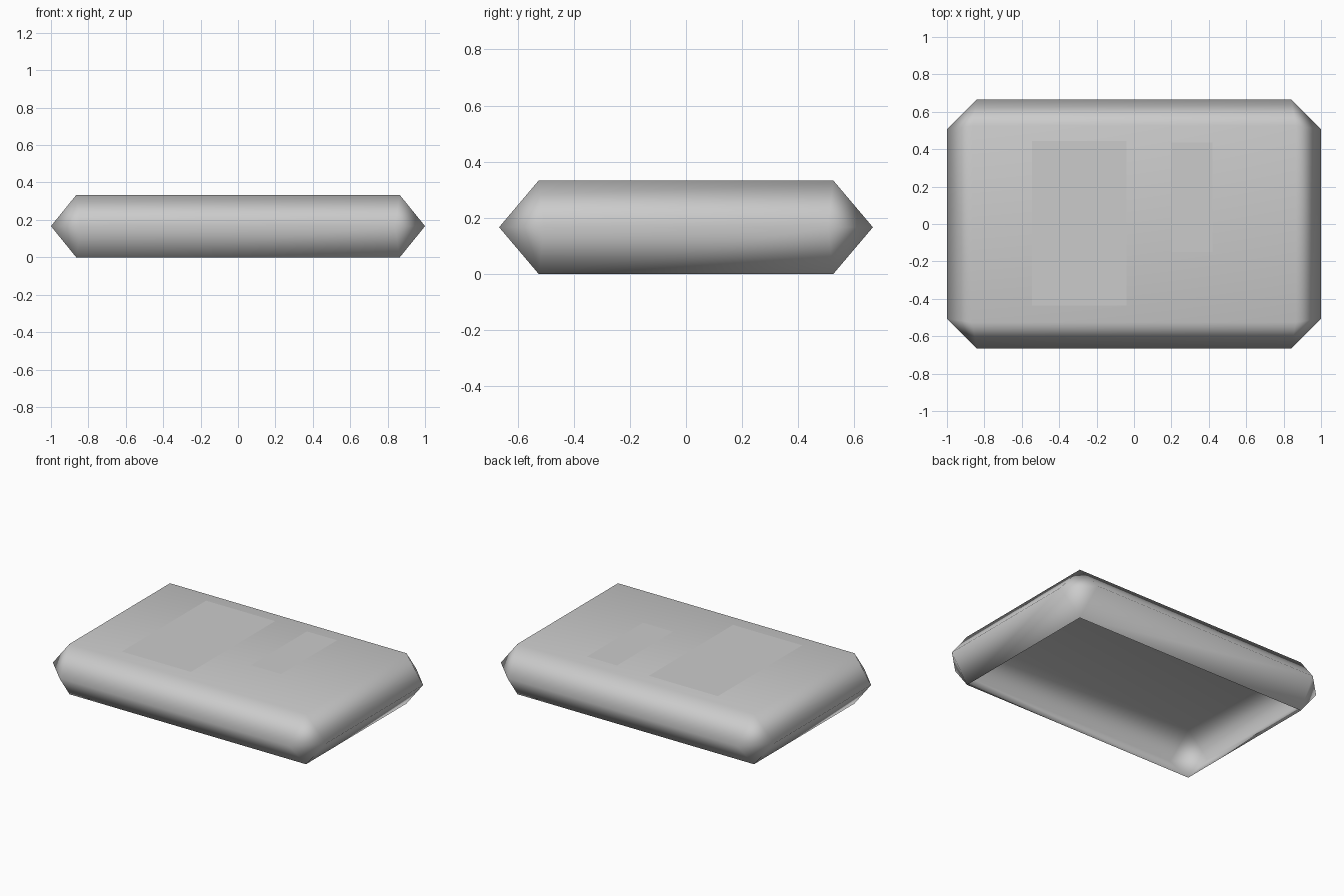
import bpy
import bmesh
import math

cube = bpy.data.objects.get("Cube")
if cube:
    bpy.data.objects.remove(cube, do_unlink=True)

HEIGHT = 0.333
RIM_X, RIM_Y = 0.865, 0.525      # rectangle at the top and at the open bottom
MID_X, MID_Y = 1.0, 0.666        # widest outline at half height
CUT = 0.16                       # corner cut of the widest outline
CORNERS = [(1, 1), (-1, 1), (-1, -1), (1, -1)]


def make_material(name, value):
    mat = bpy.data.materials.new(name)
    mat.use_nodes = True
    colour = (value, value, value, 1)
    mat.diffuse_color = colour
    mat.node_tree.nodes["Principled BSDF"].inputs["Base Color"].default_value = colour
    return mat


def finish(bm, name, mat):
    mesh = bpy.data.meshes.new(name)
    bm.to_mesh(mesh)
    bm.free()
    mesh.materials.append(mat)
    obj = bpy.data.objects.new(name, mesh)
    bpy.context.collection.objects.link(obj)
    return obj


def rectangle(bm, z):
    return [bm.verts.new((sx * RIM_X, sy * RIM_Y, z)) for sx, sy in CORNERS]


def bridge(bm, ring, rect, flip):
    """Join the cut-corner ring to a rectangle with sides and corner triangles."""
    for i in range(4):
        a, b, c = ring[2 * i], ring[2 * i + 1], ring[(2 * i + 2) % 8]
        for verts in ([a, b, rect[i]], [b, c, rect[(i + 1) % 4], rect[i]]):
            bm.faces.new(verts[::-1] if flip else verts)


grey = make_material("light grey", 0.6)

# Hollow shell, open underneath
bm = bmesh.new()
top = rectangle(bm, HEIGHT)
bottom = rectangle(bm, 0)
ring = []
for sx, sy in CORNERS:
    pair = [(sx * MID_X, sy * (MID_Y - CUT)), (sx * (MID_X - CUT), sy * MID_Y)]
    if sx * sy < 0:
        pair.reverse()
    ring += [bm.verts.new((x, y, HEIGHT / 2)) for x, y in pair]
bridge(bm, ring, top, False)
bridge(bm, ring, bottom, True)
bm.faces.new(top)
shell = finish(bm, "shell", grey)

# Smooth the halves, keep the ridge around the middle sharp
bpy.ops.object.select_all(action="DESELECT")
shell.select_set(True)
bpy.context.view_layer.objects.active = shell
bpy.ops.object.shade_smooth_by_angle(angle=math.radians(75))
weighted = shell.modifiers.new("weighted_normals", "WEIGHTED_NORMAL")
weighted.keep_sharp = True


# Flat panels lying on the top
def panel(name, x0, x1, y0, y1):
    bm = bmesh.new()
    z = HEIGHT + 0.001
    bm.faces.new([bm.verts.new((x, y, z))
                  for x, y in ((x0, y0), (x1, y0), (x1, y1), (x0, y1))])
    return finish(bm, name, grey)


panel("large_panel", -0.545, -0.04, -0.435, 0.445)
panel("small_panel", 0.20, 0.42, -0.15, 0.435)
